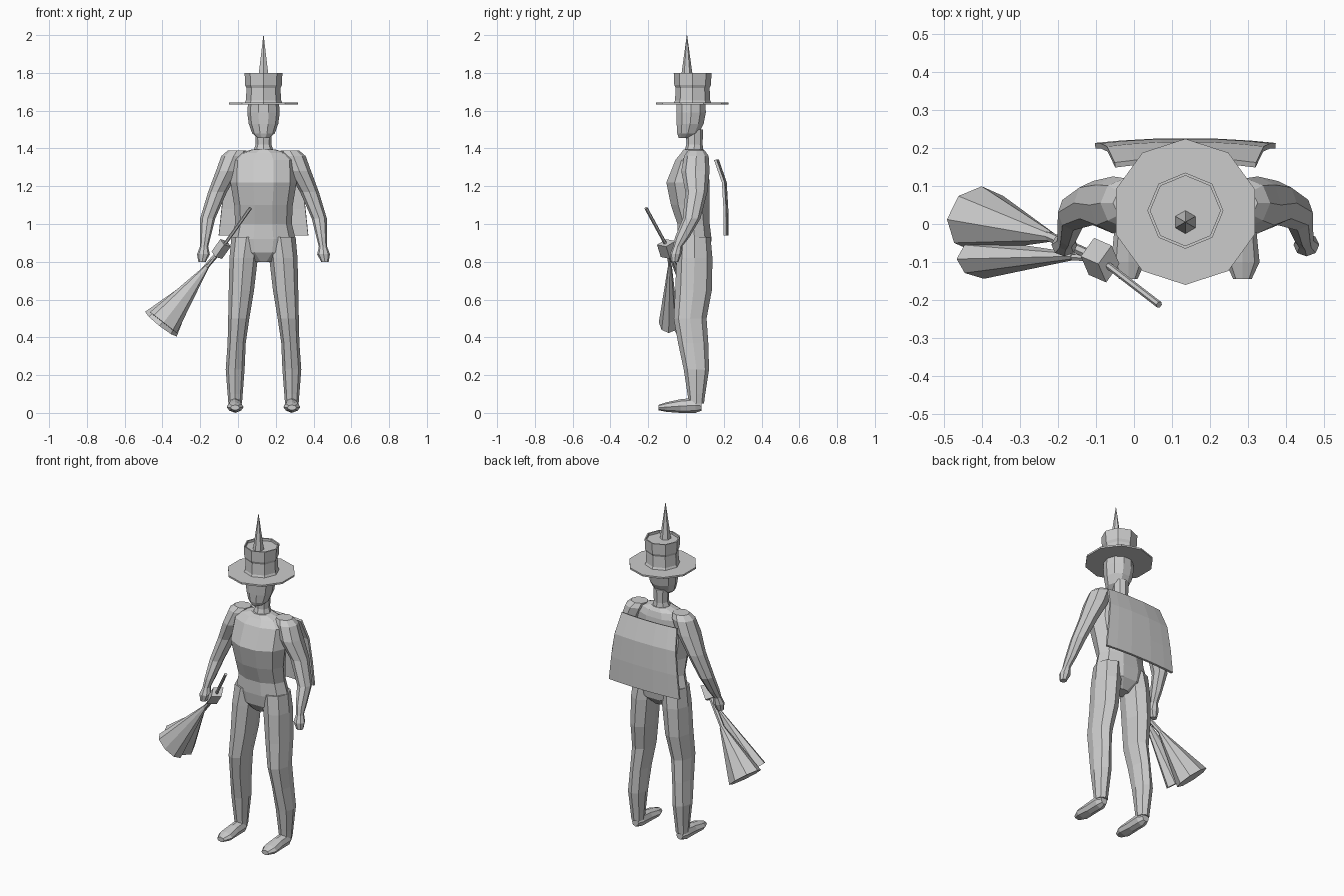
import bpy, bmesh, math
from mathutils import Vector

cube = bpy.data.objects.get("Cube")
if cube:
    bpy.data.objects.remove(cube)

grey = bpy.data.materials.new("plain_grey")
grey.use_nodes = True
grey.diffuse_color = (0.6, 0.6, 0.6, 1)
grey.node_tree.nodes["Principled BSDF"].inputs["Base Color"].default_value = (0.6, 0.6, 0.6, 1)

X, Y, Z = Vector((1, 0, 0)), Vector((0, 1, 0)), Vector((0, 0, 1))
MID = 0.135  # x of the body's symmetry plane


def finish(name, bm):
    bmesh.ops.recalc_face_normals(bm, faces=bm.faces[:])
    mesh = bpy.data.meshes.new(name)
    bm.to_mesh(mesh)
    bm.free()
    mesh.materials.append(grey)
    obj = bpy.data.objects.new(name, mesh)
    bpy.context.collection.objects.link(obj)
    return obj


def tube(name, rings, n=8, u=X, v=Y):
    """Skin closed rings given as (centre, radius along u, radius along v)."""
    bm = bmesh.new()
    loops = []
    for centre, ru, rv in rings:
        angles = [math.tau * i / n for i in range(n)]
        loops.append([bm.verts.new(Vector(centre) + u * ru * math.cos(a) + v * rv * math.sin(a))
                      for a in angles])
    for a, b in zip(loops, loops[1:]):
        for i in range(n):
            j = (i + 1) % n
            bm.faces.new((a[i], a[j], b[j], b[i]))
    bm.faces.new(loops[0])
    bm.faces.new(loops[-1])
    return finish(name, bm)


def upright(name, rows, side=1, n=8):
    """Rows of (offset from middle, y, z, x radius, y radius)."""
    return tube(name, [((MID + side * d, y, z), rx, ry) for d, y, z, rx, ry in rows], n)


def rod(name, start, end, r0, r1, n=6):
    """Straight bar or cone; each radius is a pair (in plane, in depth)."""
    axis = (Vector(end) - Vector(start)).normalized()
    u = axis.cross(Y).normalized()
    v = u.cross(axis)
    return tube(name, [(start, *r0), (end, *r1)], n, u, v)


# Body
upright("torso", [
    (0, .04, 1.395, .06, .055), (0, .04, 1.375, .13, .07), (0, .03, 1.34, .17, .09),
    (0, .01, 1.22, .175, .12), (0, .022, 1.1, .155, .107), (0, .04, 1.0, .15, .09),
    (0, .045, .92, .17, .095), (0, .045, .85, .15, .085), (0, .04, .8, .05, .045)], n=10)
upright("neck", [(0, .04, 1.37, .06, .055), (0, .045, 1.42, .042, .043),
                 (0, .045, 1.5, .045, .045)])
upright("head", [(0, -.01, 1.455, .03, .03), (0, .01, 1.48, .06, .06),
                 (0, .022, 1.53, .078, .075), (0, .027, 1.59, .086, .082),
                 (0, .027, 1.64, .082, .08)], n=10)

# Limbs
for label, side in (("left", 1), ("right", -1)):
    upright(label + "_arm", [
        (.14, .055, 1.388, .05, .045), (.158, .055, 1.36, .065, .065),
        (.19, .05, 1.28, .062, .075), (.243, .055, 1.17, .05, .058),
        (.295, .03, 1.03, .04, .047), (.308, -.02, .93, .028, .038),
        (.315, -.045, .88, .022, .024), (.318, -.055, .84, .034, .03),
        (.325, -.06, .8, .02, .02)], side)
    upright(label + "_leg", [
        (.09, .045, .93, .08, .085), (.105, .045, .82, .075, .095),
        (.117, .04, .65, .067, .097), (.131, .022, .5, .056, .087),
        (.142, .038, .37, .048, .08), (.15, .055, .23, .05, .067),
        (.15, .055, .1, .04, .047), (.15, .055, .05, .036, .04)], side)
    foot = [(.083, .037, .022, .025), (.05, .04, .038, .04), (-.03, .036, .038, .036),
            (-.1, .031, .045, .026), (-.145, .028, .024, .014)]
    tube(label + "_foot", [((MID + side * .15, y, z), rx, rz) for y, z, rx, rz in foot], 8, X, Z)

# Hat: brim, crown with a shallow recessed top, and spike
tube("hat_brim", [((MID, .032, z), .192, .192) for z in (1.633, 1.643)], 10, Y, X)
crown = [(1.64, .1), (1.655, .093), (1.72, .09), (1.735, .097), (1.8, .1), (1.8, .092), (1.785, .092)]
tube("hat_crown", [((MID, .035, z), r, r) for z, r in crown], 8, Y, X)
tube("hat_spike", [((MID, .005, 1.78), .031, .031), ((MID, .005, 2.0), .001, .001)], 6, Y, X)

# Cape: curved sheet, wider at the hem
bm = bmesh.new()
rows = []
for z, y, half in ((1.34, .155, .185), (1.22, .197, .205), (1.08, .205, .222), (.94, .206, .237)):
    rows.append([bm.verts.new((MID + half * t, y + .013 * (1 - t * t), z))
                 for t in (-1, -.72, -.3, .3, .72, 1)])
for a, b in zip(rows, rows[1:]):
    for i in range(len(a) - 1):
        bm.faces.new((a[i], a[i + 1], b[i + 1], b[i]))
cape = finish("cape", bm)
solid = cape.modifiers.new("thickness", "SOLIDIFY")
solid.thickness = .014
solid.offset = 0

# Broom: handle, binding block, stems and two bundles of bristles
GRIP = (-.09, -.092, .865)
rod("broom_handle", (.066, -.212, 1.085), GRIP, (.009, .009), (.009, .009))
rod("broom_block", (-.066, -.105, .9), (-.112, -.085, .835), (.034, .05), (.034, .05), 4)
rod("broom_back_stem", GRIP, (-.24, -.025, .69), (.013, .013), (.013, .013))
rod("broom_front_stem", GRIP, (-.2, -.085, .73), (.009, .009), (.009, .009))
rod("back_bristles", (-.22, -.033, .71), (-.408, .012, .47), (.014, .014), (.106, .088), 8)
rod("front_bristles", (-.16, -.085, .78), (-.395, -.092, .478), (.01, .01), (.09, .052), 8)
